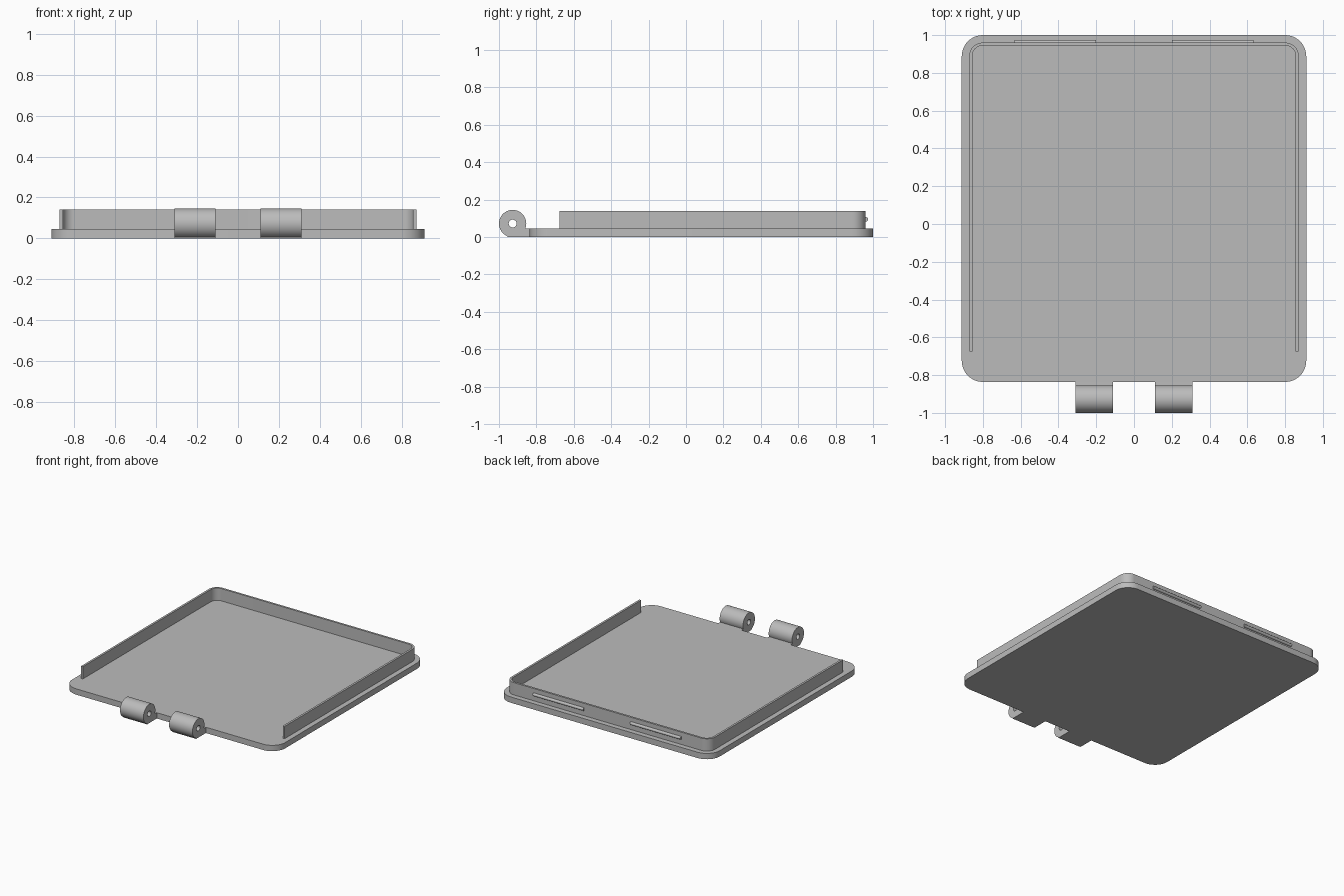
import bpy
from math import sin, cos, pi, radians
from mathutils import Matrix

cube = bpy.data.objects.get("Cube")
if cube:
    bpy.data.objects.remove(cube, do_unlink=True)

grey = bpy.data.materials.new("plain grey")
grey.use_nodes = True
COLOUR = (0.5, 0.5, 0.5, 1)
grey.diffuse_color = COLOUR
grey.node_tree.nodes["Principled BSDF"].inputs["Base Color"].default_value = COLOUR

# Maps a profile drawn in (y, z) so that it is extruded along x
ALONG_X = Matrix(((0, 0, 1, 0), (1, 0, 0, 0), (0, 1, 0, 0), (0, 0, 0, 1)))


def arc(cx, cy, r, start, end, steps, ry=None):
    """Points on an arc, angles in degrees."""
    angles = [radians(start + (end - start) * i / steps) for i in range(steps + 1)]
    return [(cx + r * cos(a), cy + (ry or r) * sin(a)) for a in angles]


def extrude(name, loops, low, high, turn=Matrix()):
    """Solid from closed outlines (inner ones are holes) between two levels."""
    curve = bpy.data.curves.new(name, 'CURVE')
    curve.dimensions = '2D'
    curve.fill_mode = 'BOTH'
    curve.extrude = (high - low) / 2
    for loop in loops:
        spline = curve.splines.new('POLY')
        spline.points.add(len(loop) - 1)
        for point, (x, y) in zip(spline.points, loop):
            point.co = (x, y, 0, 1)
        spline.use_cyclic_u = True
    obj = bpy.data.objects.new(name, curve)
    bpy.context.collection.objects.link(obj)
    bpy.ops.object.select_all(action='DESELECT')
    obj.select_set(True)
    bpy.context.view_layer.objects.active = obj
    bpy.ops.object.convert(target='MESH')
    obj = bpy.context.object
    obj.name = name
    obj.data.transform(turn @ Matrix.Translation((0, 0, (low + high) / 2)))
    bpy.ops.object.mode_set(mode='EDIT')
    bpy.ops.mesh.select_all(action='SELECT')
    bpy.ops.mesh.remove_doubles(threshold=0.0001)
    bpy.ops.mesh.normals_make_consistent(inside=False)
    bpy.ops.object.mode_set(mode='OBJECT')
    obj.data.materials.clear()
    obj.data.materials.append(grey)
    bpy.ops.object.shade_smooth_by_angle(angle=radians(30))
    return obj


# Base plate with rounded corners
W, FRONT, BACK, R, THICK = 0.912, -0.836, 1.0, 0.112, 0.045
plate = []
for cx, cy, a in ((W - R, BACK - R, 0), (R - W, BACK - R, 90),
                  (R - W, FRONT + R, 180), (W - R, FRONT + R, 270)):
    plate += arc(cx, cy, R, a, a + 90, 12)
extrude("base_plate", [plate], 0, THICK)


# Thin rim around the sides and back, open at the front
def rim_path(w, back, r):
    return ([(w, -0.675)] + arc(w - r, back - r, r, 0, 90, 12)
            + arc(r - w, back - r, r, 90, 180, 12) + [(-w, -0.675)])


rim = rim_path(0.872, 0.96, 0.07) + rim_path(0.856, 0.944, 0.054)[::-1]
extrude("rim_wall", [rim], THICK, 0.14)

# Hinge knuckles with a pin hole, and snap ridges on the back of the rim
HY, HZ, HR = -0.927, 0.0725, 0.073
knuckle = ([(-0.955, 0), (FRONT, 0), (FRONT, THICK)]
           + arc(HY, HZ, HR, -22, 246, 40))
hole = arc(HY, HZ, 0.021, 0, 345, 23)
ridge = [(0.955, 0.083)] + arc(0.96, 0.095, 0.014, -90, 90, 8, 0.012) + [(0.955, 0.107)]
for side, sign in (("left", 1), ("right", -1)):
    a, b = sorted((0.11 * sign, 0.31 * sign))
    extrude(side + "_hinge_knuckle", [knuckle, hole], a, b, ALONG_X)
    a, b = sorted((0.2 * sign, 0.632 * sign))
    extrude(side + "_snap_ridge", [ridge], a, b, ALONG_X)
